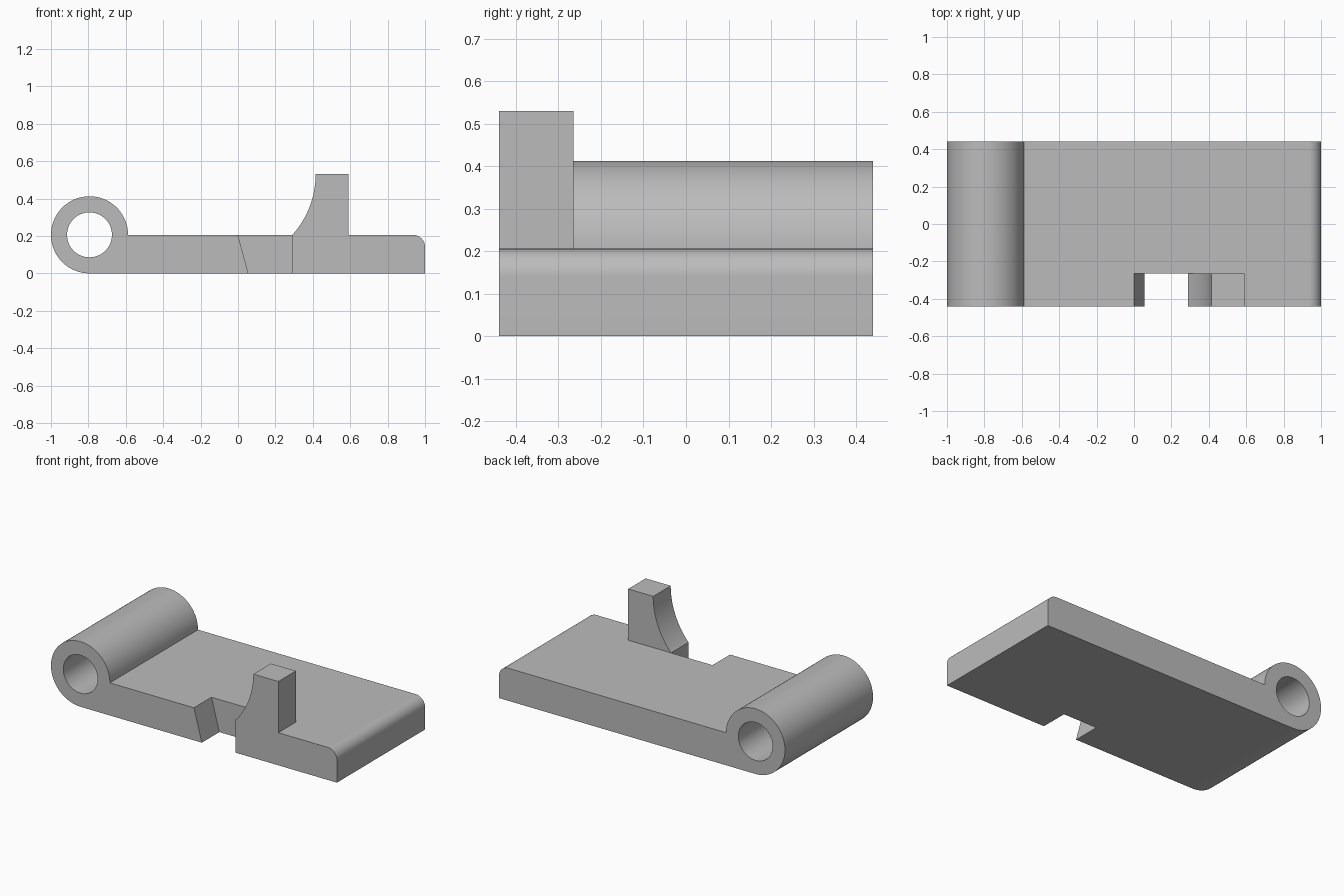
import bpy
import bmesh
from math import cos, sin, radians

if "Cube" in bpy.data.objects:
    bpy.data.objects.remove(bpy.data.objects["Cube"], do_unlink=True)

FRONT, BACK = -0.44, 0.44
POCKET = -0.265            # rear wall of the notch and of the catch
TOP = 0.206                # plate thickness, also the barrel radius
EYE = (-0.794, TOP)        # hinge axis
FILLET = 0.065

grey = bpy.data.materials.new("plain_grey")
grey.use_nodes = True
colour = (0.5, 0.5, 0.5, 1)
grey.diffuse_color = colour
grey.node_tree.nodes["Principled BSDF"].inputs["Base Color"].default_value = colour


def arc(centre, radius, start, end, steps):
    """Points in the xz plane along an arc, angles in degrees."""
    angles = [radians(start + (end - start) * i / steps) for i in range(steps + 1)]
    return [(centre[0] + radius * cos(a), centre[1] + radius * sin(a)) for a in angles]


def extrude_profile(name, points, y0, y1):
    """Solid made by pushing an xz outline from y0 to y1."""
    bm = bmesh.new()
    face = bm.faces.new([bm.verts.new((x, y0, z)) for x, z in points])
    moved = bmesh.ops.extrude_face_region(bm, geom=[face])["geom"]
    verts = [v for v in moved if isinstance(v, bmesh.types.BMVert)]
    bmesh.ops.translate(bm, verts=verts, vec=(0, y1 - y0, 0))
    bmesh.ops.recalc_face_normals(bm, faces=bm.faces)
    mesh = bpy.data.meshes.new(name)
    bm.to_mesh(mesh)
    bm.free()
    mesh.materials.append(grey)
    obj = bpy.data.objects.new(name, mesh)
    bpy.context.collection.objects.link(obj)
    return obj


def combine(target, tool, operation):
    """Apply a boolean and discard the tool."""
    mod = target.modifiers.new(operation, 'BOOLEAN')
    mod.object, mod.operation, mod.solver = tool, operation, 'EXACT'
    bpy.context.view_layer.objects.active = target
    bpy.ops.object.modifier_apply(modifier=mod.name)
    bpy.data.objects.remove(tool, do_unlink=True)


# Plate with hinge barrel and rounded free edge
outline = arc(EYE, TOP, 270, 0, 72)
outline += arc((1 - FILLET, TOP - FILLET), FILLET, 90, 0, 16)
outline += [(1, 0)]
plate = extrude_profile("hinge_plate", outline, FRONT, BACK)

# Pin hole through the barrel
hole = extrude_profile("pin_hole", arc(EYE, 0.12, 0, 360, 72)[:-1], FRONT - 0.1, BACK + 0.1)
combine(plate, hole, 'DIFFERENCE')

# Notch in the front edge, with one slanted wall
slope = 0.055 / TOP
notch_outline = [(-0.1 * slope, TOP + 0.1), (0.29, TOP + 0.1),
                 (0.29, -0.1), ((TOP + 0.1) * slope, -0.1)]
notch = extrude_profile("notch", notch_outline, FRONT - 0.1, POCKET)
combine(plate, notch, 'DIFFERENCE')

# Upright catch beside the notch, with a concave face
catch_outline = arc((-0.07, 0.53), 0.485, -42, 0, 24)
catch_outline[0] = (0.29, TOP)
catch_outline += [(0.59, 0.53), (0.59, 0), (0.29, 0)]
catch = extrude_profile("catch", catch_outline, FRONT, POCKET)
combine(plate, catch, 'UNION')

# Smooth curves, flat faces kept flat
bpy.ops.object.select_all(action='DESELECT')
plate.select_set(True)
bpy.context.view_layer.objects.active = plate
bpy.ops.object.shade_smooth_by_angle(angle=radians(30))
weighted = plate.modifiers.new("flat_normals", 'WEIGHTED_NORMAL')
weighted.keep_sharp = True
